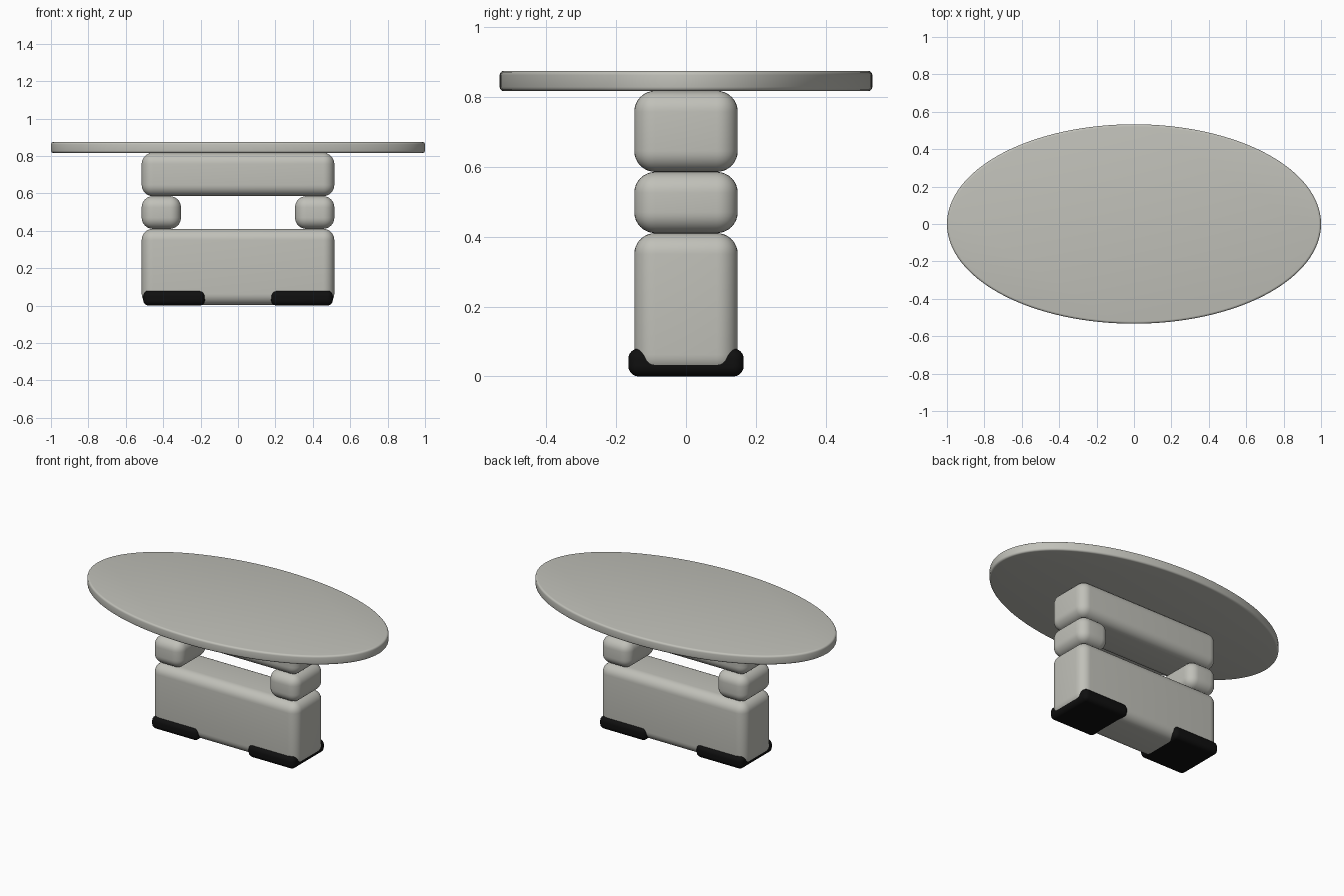
import bpy
import math

cube = bpy.data.objects.get("Cube")
if cube:
    bpy.data.objects.remove(cube, do_unlink=True)


def make_material(name, colour):
    mat = bpy.data.materials.new(name)
    mat.use_nodes = True
    mat.diffuse_color = colour
    bsdf = next(n for n in mat.node_tree.nodes if n.type == 'BSDF_PRINCIPLED')
    bsdf.inputs["Base Color"].default_value = colour
    bsdf.inputs["Roughness"].default_value = 0.6
    return mat


stone = make_material("warm grey", (0.53, 0.53, 0.485, 1))
rubber = make_material("black", (0.005, 0.005, 0.005, 1))


def finish(name, mat, radius, segments):
    """Round the edges of the active object and smooth its shading."""
    obj = bpy.context.object
    obj.name = name
    obj.data.materials.append(mat)
    bpy.ops.object.transform_apply(location=False, rotation=False, scale=True)
    bevel = obj.modifiers.new("rounding", 'BEVEL')
    bevel.width = radius
    bevel.segments = segments
    bevel.limit_method = 'ANGLE'
    bevel.angle_limit = math.radians(40)
    bpy.ops.object.modifier_apply(modifier=bevel.name)
    bpy.ops.object.shade_smooth_by_angle(angle=math.radians(35))
    return obj


def rounded_block(name, x, y, z, radius, mat):
    """Rounded box spanning the given (min, max) ranges."""
    centre = [(a + b) / 2 for a, b in (x, y, z)]
    bpy.ops.mesh.primitive_cube_add(size=1, location=centre)
    bpy.context.object.scale = [b - a for a, b in (x, y, z)]
    return finish(name, mat, radius, 8)


depth = (-0.148, 0.148)
width = (-0.515, 0.515)

# Pedestal: solid base and upper beam
rounded_block("pedestal_base", width, depth, (0.002, 0.41), 0.06, stone)
rounded_block("upper_beam", width, depth, (0.585, 0.817), 0.06, stone)

# Spacers and wrap-around feet on both sides
for side, sign in (("left", 1), ("right", -1)):
    rounded_block(side + "_spacer", sorted((sign * 0.305, sign * 0.515)),
                  depth, (0.41, 0.585), 0.06, stone)
    rounded_block(side + "_foot", sorted((sign * 0.177, sign * 0.507)),
                  (-0.165, 0.165), (0, 0.08), 0.03, rubber)

# Oval table top
bpy.ops.mesh.primitive_cylinder_add(vertices=128, radius=1, depth=0.058,
                                    location=(0, 0, 0.845))
bpy.context.object.scale = (1, 0.533, 1)
finish("table_top", stone, 0.012, 4)
